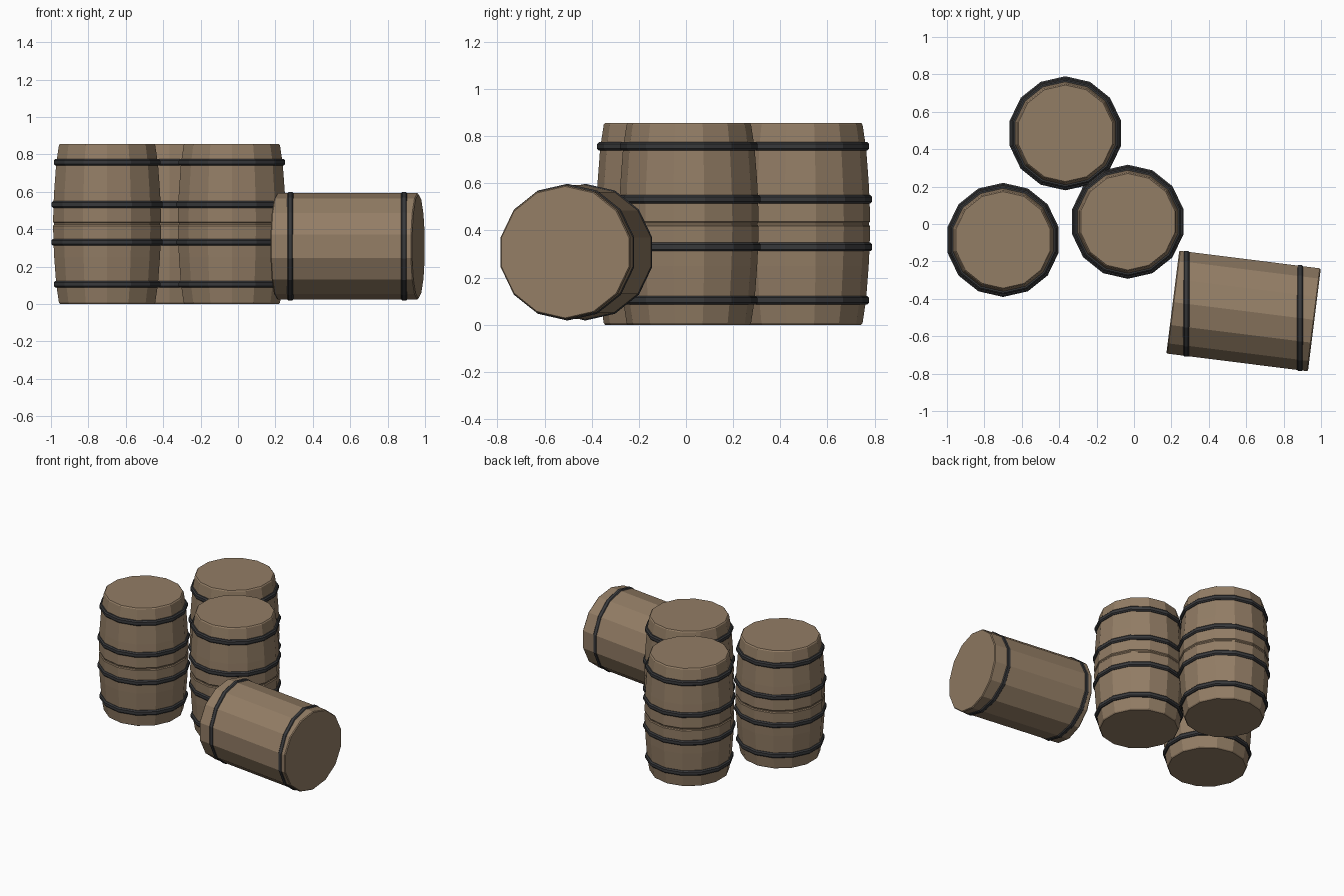
import bpy, bmesh
from math import sin, cos, pi, radians
from mathutils import Matrix, Vector

SIDES = 14

cube = bpy.data.objects.get("Cube")
if cube:
    bpy.data.objects.remove(cube, do_unlink=True)


def material(name, color):
    m = bpy.data.materials.new(name)
    m.use_nodes = True
    m.diffuse_color = color
    bsdf = m.node_tree.nodes["Principled BSDF"]
    bsdf.inputs["Base Color"].default_value = color
    bsdf.inputs["Roughness"].default_value = 0.8
    return m


wood = material("brown wood", (0.29, 0.205, 0.13, 1))
iron = material("dark iron", (0.04, 0.041, 0.044, 1))


def lathe(name, profile, mat, matrix, closed=False):
    """Spin (radius, height) points around local z; cap the ends or close the loop."""
    bm = bmesh.new()
    rings = []
    for r, z in profile:
        rings.append([bm.verts.new((r * sin(2 * pi * i / SIDES), r * cos(2 * pi * i / SIDES), z))
                      for i in range(SIDES)])
    pairs = list(zip(rings, rings[1:]))
    if closed:
        pairs.append((rings[-1], rings[0]))
    else:
        bm.faces.new(rings[0])
        bm.faces.new(rings[-1])
    for a, b in pairs:
        for i in range(SIDES):
            j = (i + 1) % SIDES
            bm.faces.new((a[i], a[j], b[j], b[i]))
    bmesh.ops.recalc_face_normals(bm, faces=bm.faces)
    mesh = bpy.data.meshes.new(name)
    bm.to_mesh(mesh)
    bm.free()
    mesh.materials.append(mat)
    obj = bpy.data.objects.new(name, mesh)
    obj.matrix_world = matrix
    bpy.context.collection.objects.link(obj)
    return obj


def hoop(name, radius, height, matrix):
    """Chamfered iron band."""
    w, c = 0.018, 0.008
    section = [(radius - 0.03, -w), (radius - c, -w), (radius, -w + c),
               (radius, w - c), (radius - c, w), (radius - 0.03, w)]
    lathe(name, [(r, height + z) for r, z in section], iron, matrix, closed=True)


# Bulging half profile from the base up to the middle seam, mirrored for the top
HEIGHT = 0.856
half = [(0.258, 0), (0.264, 0.007), (0.279, 0.105), (0.29, 0.25),
        (0.294, 0.33), (0.296, 0.418), (0.291, 0.424)]
barrel_profile = half + [(r, HEIGHT - z) for r, z in reversed(half)]

# Standing barrels, four hoops each
spots = {"back": (-0.367, 0.485), "left_side": (-0.7, -0.085), "middle": (-0.033, 0.012)}
for spot, (x, y) in spots.items():
    place = Matrix.Translation((x, y, 0))
    lathe(f"{spot}_barrel_body", barrel_profile, wood, place)
    for n, (z, r) in enumerate([(0.105, 0.292), (0.33, 0.305)]):
        hoop(f"{spot}_barrel_lower_hoop_{n}", r, z, place)
        hoop(f"{spot}_barrel_upper_hoop_{n}", r, HEIGHT + 0.006 - z, place)


def lying(x, y, angle):
    """Placement with local z along the ground and local y pointing up."""
    s, c = sin(angle), cos(angle)
    m = Matrix(((-s, 0, c), (c, 0, s), (0, 1, 0))).to_4x4()
    m.translation = Vector((x, y, 0.308))
    return m


# Fallen straight barrel with two hoops square to x
tilt = radians(-7.15)
length = 0.763
lathe("fallen_barrel_body",
      [(0.279, -length / 2), (0.284, -length / 2 + 0.006),
       (0.284, length / 2 - 0.006), (0.279, length / 2)],
      wood, lying(0.586, -0.465, tilt))
for side, x, y in (("near", 0.28, -0.427), ("far", 0.888, -0.503)):
    hoop(f"fallen_barrel_{side}_hoop", 0.29, 0, lying(x, y, 0))
